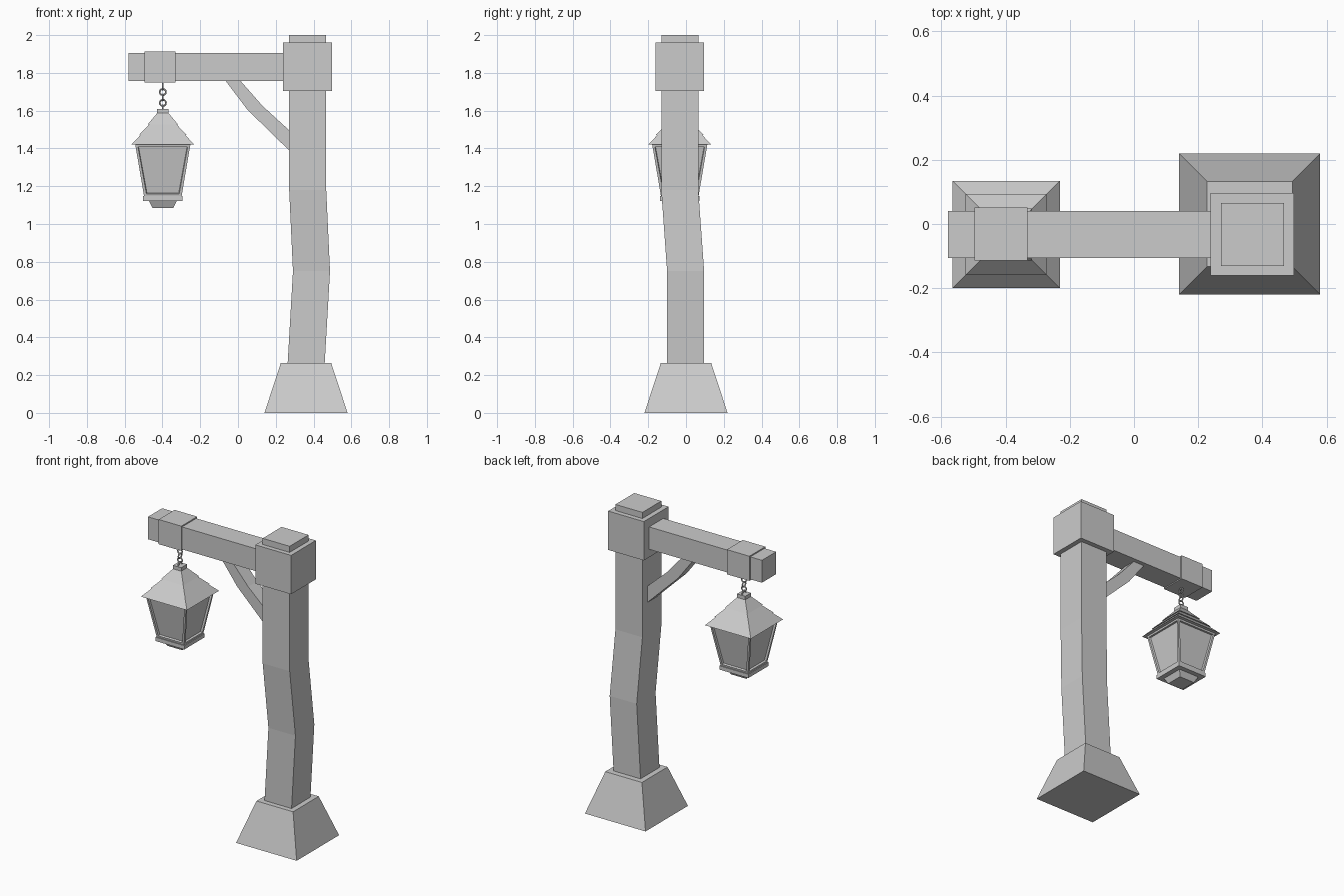
import bpy, bmesh, math
from mathutils import Matrix, Vector

if "Cube" in bpy.data.objects:
    bpy.data.objects.remove(bpy.data.objects["Cube"])


def finish(name, bm):
    bmesh.ops.recalc_face_normals(bm, faces=bm.faces)
    me = bpy.data.meshes.new(name)
    bm.to_mesh(me)
    bm.free()
    ob = bpy.data.objects.new(name, me)
    bpy.context.collection.objects.link(ob)
    return ob


def square_loft(name, sections, pane=None):
    """Stack square sections (cx, cy, half, z); optionally recess the side faces."""
    bm = bmesh.new()
    rings = [[bm.verts.new((cx + sx * h, cy + sy * h, z))
              for sx, sy in ((-1, -1), (1, -1), (1, 1), (-1, 1))]
             for cx, cy, h, z in sections]
    sides = []
    for a, b in zip(rings, rings[1:]):
        for i in range(4):
            j = (i + 1) % 4
            sides.append(bm.faces.new((a[i], a[j], b[j], b[i])))
    bm.faces.new(rings[0][::-1])
    bm.faces.new(rings[-1])
    bmesh.ops.recalc_face_normals(bm, faces=bm.faces)
    if pane:
        bmesh.ops.inset_individual(bm, faces=sides, thickness=pane[0], depth=0)
        bmesh.ops.inset_individual(bm, faces=sides, thickness=0.004, depth=pane[1])
    return finish(name, bm)


def box(name, lo, hi):
    lo, hi = Vector(lo), Vector(hi)
    bm = bmesh.new()
    bmesh.ops.create_cube(bm, size=1, matrix=Matrix.Translation((lo + hi) / 2)
                          @ Matrix.Diagonal((*(hi - lo), 1)))
    return finish(name, bm)


# Post: flared foot, crooked shaft, collar near the top
square_loft("foot", [(0.36, 0, 0.22, 0), (0.36, 0, 0.133, 0.265)])
square_loft("post", [(0.361, -0.002, 0.098, 0.2), (0.361, -0.002, 0.098, 0.265),
                     (0.389, -0.002, 0.098, 0.75), (0.369, -0.033, 0.098, 1.18),
                     (0.369, -0.033, 0.098, 2.0)])
box("collar", (0.239, -0.161, 1.705), (0.498, 0.096, 1.96))

# Arm with band
box("arm", (-0.58, -0.106, 1.757), (0.30, 0.041, 1.904))
box("arm_band", (-0.496, -0.114, 1.75), (-0.332, 0.051, 1.912))

# Bent brace, extruded across y
bm = bmesh.new()
profile = [(-0.075, 1.77), (-0.065, 1.757), (0.05, 1.605), (0.27, 1.39), (0.285, 1.38),
           (0.285, 1.485), (0.27, 1.497), (0.13, 1.625), (0.014, 1.757), (0.004, 1.77)]
face = bm.faces.new([bm.verts.new((x, -0.08, z)) for x, z in profile])
new = bmesh.ops.extrude_face_region(bm, geom=[face])["geom"]
bmesh.ops.translate(bm, vec=(0, 0.094, 0),
                    verts=[v for v in new if isinstance(v, bmesh.types.BMVert)])
finish("brace", bm)

# Lantern, hanging below the band
LX, LY = -0.398, -0.033


def lantern(name, *sections, pane=None):
    return square_loft(name, [(LX, LY, h, z) for h, z in sections], pane)


lantern("roof_lower", (0.167, 1.42), (0.115, 1.475))
lantern("roof_middle", (0.126, 1.471), (0.070, 1.53))
lantern("roof_upper", (0.081, 1.526), (0.030, 1.587))
lantern("roof_cap", (0.030, 1.584), (0.030, 1.61))
lantern("lantern_body", (0.099, 1.145), (0.146, 1.421), pane=(0.019, -0.012))
lantern("lantern_tray", (0.105, 1.122), (0.105, 1.147))
lantern("lantern_bottom", (0.055, 1.085), (0.074, 1.123))

# Chain of alternating links
for k in range(5):
    bpy.ops.mesh.primitive_torus_add(
        major_segments=12, minor_segments=6, major_radius=0.0165, minor_radius=0.0045,
        location=(LX, LY, 1.727 - k * 0.0285),
        rotation=(math.pi / 2, 0, math.pi / 2 if k % 2 == 0 else 0))
    bpy.context.object.name = f"chain_link_{k + 1}"
